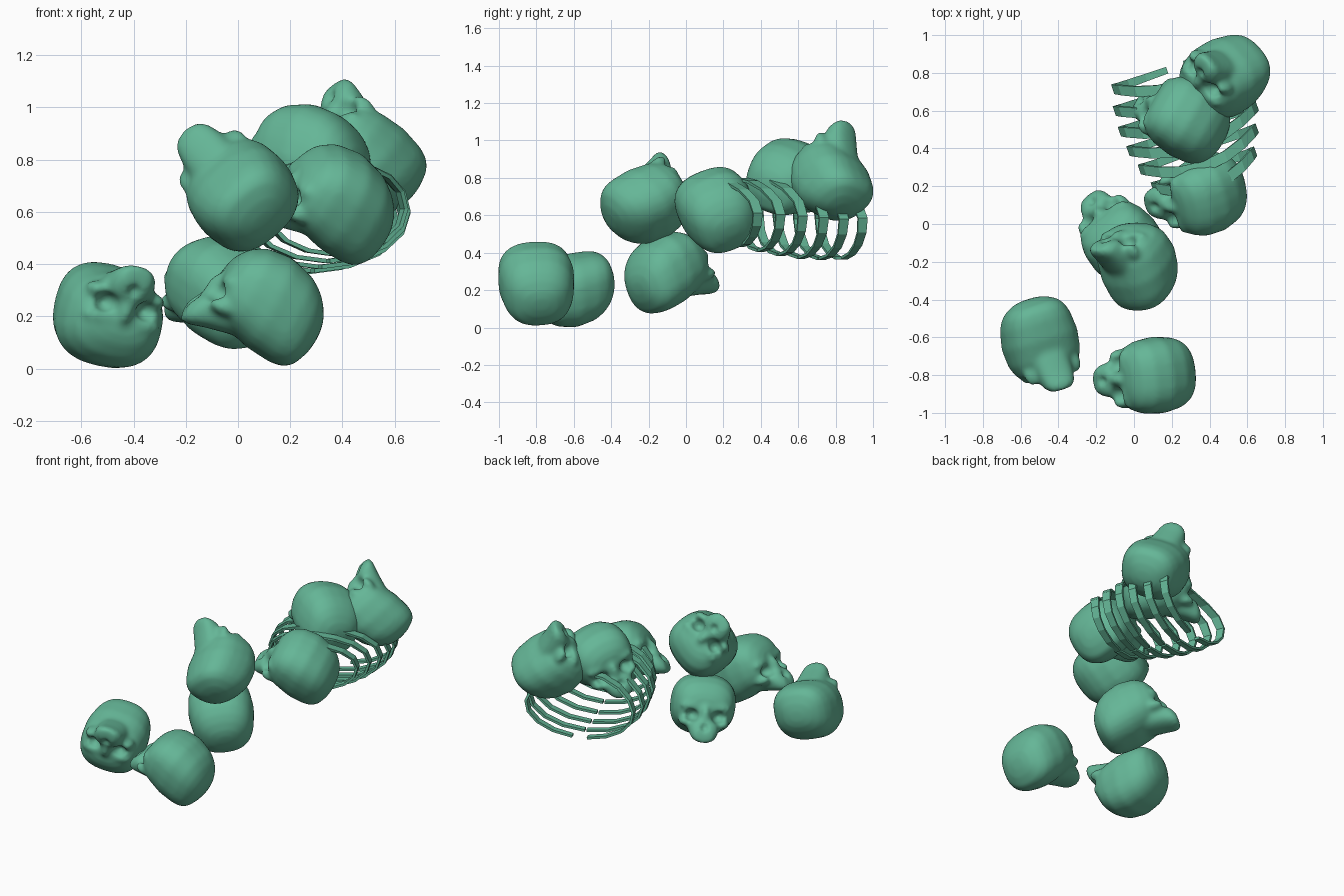
import bpy, bmesh, math
from mathutils import Matrix, Vector

if "Cube" in bpy.data.objects:
    bpy.data.objects.remove(bpy.data.objects["Cube"])

# single jade green material
jade = bpy.data.materials.new("jade green")
jade.use_nodes = True
colour = (0.13, 0.47, 0.31, 1)
jade.diffuse_color = colour
jade.node_tree.nodes["Principled BSDF"].inputs["Base Color"].default_value = colour


def add_object(name, bm):
    bmesh.ops.recalc_face_normals(bm, faces=bm.faces)
    mesh = bpy.data.meshes.new(name)
    bm.to_mesh(mesh)
    bm.free()
    mesh.materials.append(jade)
    ob = bpy.data.objects.new(name, mesh)
    bpy.context.collection.objects.link(ob)
    return ob


def ellipsoid(bm, centre, radii):
    m = Matrix.Translation(centre) @ Matrix.Diagonal((*radii, 1))
    bmesh.ops.create_uvsphere(bm, u_segments=20, v_segments=12, radius=1, matrix=m)


def loft(bm, stations, power=0.8, n=24):
    """Skin rounded rings; each station is (y, bottom, top, half width)."""
    rings = []
    for y, low, high, w in stations:
        ring = []
        for i in range(n):
            t = math.tau * i / n
            c, s = math.cos(t), math.sin(t)
            x = math.copysign(abs(c) ** power, c) * w
            z = math.copysign(abs(s) ** power, s) * (high - low) / 2
            ring.append(bm.verts.new((x, y, z + (high + low) / 2)))
        rings.append(ring)
    for a, b in zip(rings, rings[1:]):
        for i in range(n):
            j = (i + 1) % n
            bm.faces.new((a[i], a[j], b[j], b[i]))
    bm.faces.new(rings[0])
    bm.faces.new(rings[-1])


# skull shape, facing local +y
bm = bmesh.new()
loft(bm, [(-.222, -.06, 0, .04), (-.212, -.11, .04, .09), (-.185, -.17, .09, .14),
          (-.15, -.195, .13, .17), (-.1, -.2, .165, .19), (0, -.19, .195, .205),
          (.1, -.16, .185, .195), (.16, -.13, .15, .17), (.195, -.1, .1, .13),
          (.21, -.07, .06, .08)])                                 # cranium
loft(bm, [(.06, -.17, -.02, .1), (.18, -.195, -.03, .1),
          (.25, -.215, -.08, .085), (.28, -.21, -.13, .055)])     # upper jaw
ellipsoid(bm, (0, .215, -.05), (.03, .035, .07))                  # nose bridge
for side in (-1, 1):
    ellipsoid(bm, (side * .075, .185, .005), (.085, .032, .03))   # brow
    ellipsoid(bm, (side * .115, .165, -.095), (.045, .06, .03))   # cheekbone
form = add_object("skull_form", bm)

# cutters for eye sockets, nose opening and temple hollows
bm = bmesh.new()
for side in (-1, 1):
    ellipsoid(bm, (side * .085, .225, -.05), (.048, .065, .042))
    ellipsoid(bm, (side * .135, .1, -.19), (.035, .08, .045))
ellipsoid(bm, (0, .275, -.11), (.028, .03, .035))
cutter = add_object("socket_cutter", bm)
cutter.hide_render = True


def remesh(size):
    mod = form.modifiers.new("Remesh", 'REMESH')
    mod.mode = 'VOXEL'
    mod.voxel_size = size


remesh(.014)
cut = form.modifiers.new("Sockets", 'BOOLEAN')
cut.operation = 'DIFFERENCE'
cut.object = cutter
remesh(.011)
soft = form.modifiers.new("Soften", 'SMOOTH')
soft.factor = .5
soft.iterations = 10

deps = bpy.context.evaluated_depsgraph_get()
skull_mesh = bpy.data.meshes.new_from_object(form.evaluated_get(deps))
skull_mesh.name = "skull"
for p in skull_mesh.polygons:
    p.use_smooth = True
    p.material_index = 0
bpy.data.objects.remove(form)
bpy.data.objects.remove(cutter)

# heap of skulls: name, centre, facing direction, crown direction
heap = [
    ("skull_upturned_front", (-.5, -.61, .2), (.28, -.93, -.06), (-.22, 0, -.95)),
    ("skull_front", (.12, -.8, .25), (-.88, -.12, .45), (.45, 0, .88)),
    ("skull_middle_upper", (.02, -.21, .66), (-.42, .74, .5), (.5, .6, -.55)),
    ("skull_middle_lower", (-.05, -.11, .305), (-.6, .7, .3), (0, -.2, .9)),
    ("skull_left", (.39, .16, .64), (-.82, -.35, .42), (.4, -.25, .85)),
    ("skull_back", (.285, .55, .81), (-.86, .5, .05), (.33, .18, .92)),
    ("skull_upturned_back", (.475, .775, .78), (-.65, -.2, .73), (-.4, -.68, -.6)),
]
for name, centre, face, crown in heap:
    f = Vector(face).normalized()
    u = Vector(crown)
    u = (u - f * u.dot(f)).normalized()
    ob = bpy.data.objects.new(name, skull_mesh)
    ob.matrix_world = Matrix.Translation(centre) @ Matrix((f.cross(u), f, u)).transposed().to_4x4()
    bpy.context.collection.objects.link(ob)

# ribs: flat hoops along a slanted axis, tops swept back, the last one parted below
axis = Vector((-.33, .94, 0)).normalized()
across = Vector((axis.y, -axis.x, 0))
up = Vector((0, 0, 1))
near, far = Vector((.37, .29, .61)), Vector((.22, .83, .57))
count, steps = 6, 16
for k in range(count):
    t = k / (count - 1)
    centre = near.lerp(far, t)
    w = .29 + .09 * math.sin(math.pi * min(1, t * .75))
    h = .18 + .04 * math.sin(math.pi * min(1, t * .75))
    gap = 8 if k == count - 1 else 1
    bm = bmesh.new()
    rings = []
    for i in range(steps + 1):
        a = math.radians(-90 + gap + (360 - 2 * gap) * i / steps)
        bend = axis * -.1 * max(0, math.sin(a)) ** 2
        taper = .6 + .4 * math.sin(math.pi * i / steps)
        ring = []
        for along, inset in ((-1, 0), (1, 0), (1, .016), (-1, .016)):
            p = centre + across * math.cos(a) * (w - inset) + up * math.sin(a) * (h - inset)
            ring.append(bm.verts.new(p + bend + axis * along * .03 * taper))
        rings.append(ring)
    for a, b in zip(rings, rings[1:]):
        for i in range(4):
            j = (i + 1) % 4
            bm.faces.new((a[i], a[j], b[j], b[i]))
    bm.faces.new(rings[0])
    bm.faces.new(rings[-1])
    add_object(f"rib_{k + 1}", bm)
